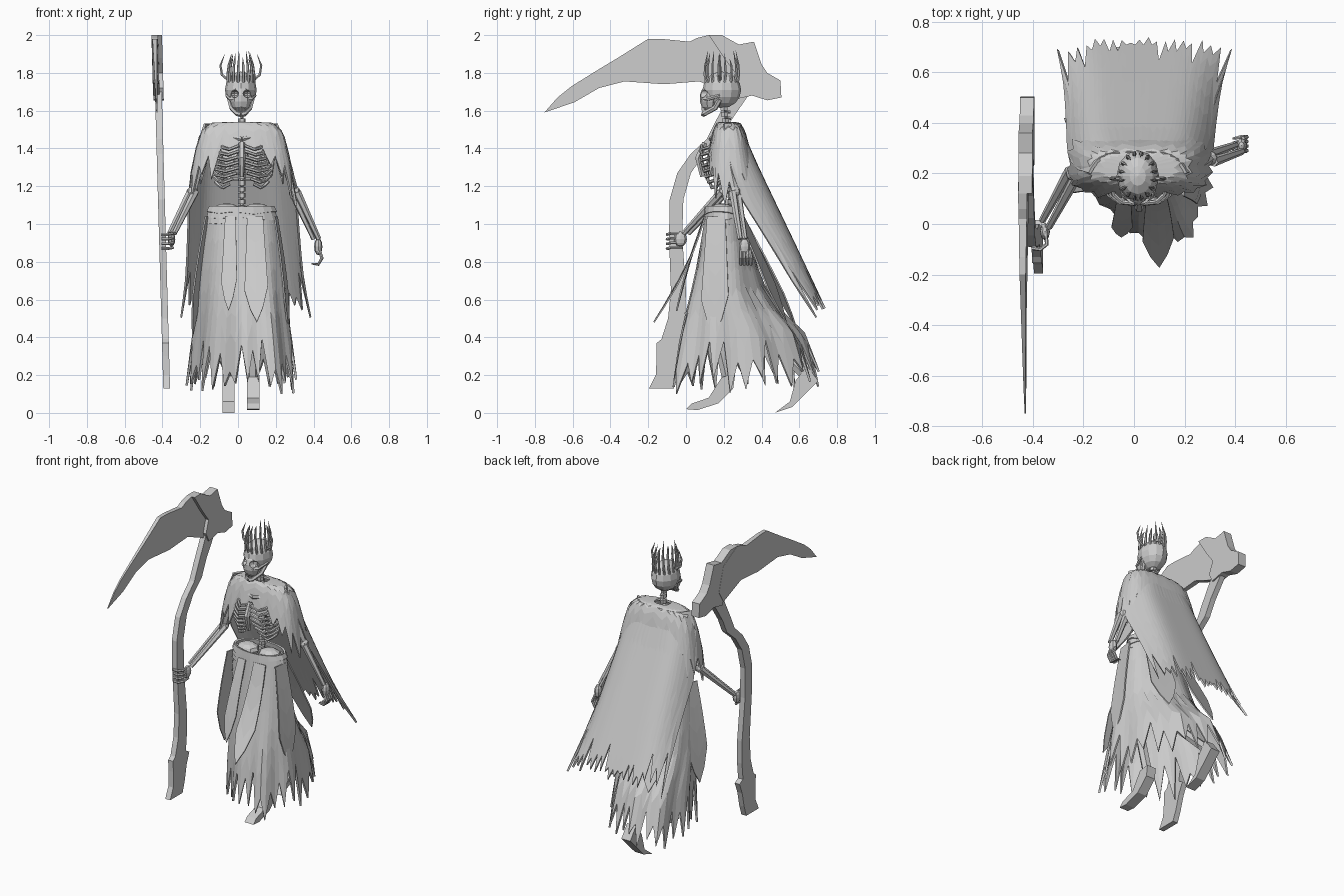
import bpy, bmesh, math, random
from mathutils import Vector

random.seed(4)
cube = bpy.data.objects.get("Cube")
if cube:
    bpy.data.objects.remove(cube)

grey = bpy.data.materials.new("plain grey")
grey.use_nodes = True
tone = (0.6, 0.6, 0.6, 1)
grey.diffuse_color = tone
grey.node_tree.nodes["Principled BSDF"].inputs["Base Color"].default_value = tone


def add(name, mesh):
    obj = bpy.data.objects.new(name, mesh)
    mesh.materials.clear()
    mesh.materials.append(grey)
    bpy.context.collection.objects.link(obj)
    return obj


def build(name, verts, faces):
    mesh = bpy.data.meshes.new(name)
    mesh.from_pydata(verts, [], faces)
    bm = bmesh.new()
    bm.from_mesh(mesh)
    bmesh.ops.recalc_face_normals(bm, faces=bm.faces)
    bm.to_mesh(mesh)
    bm.free()
    return add(name, mesh)


def tube(name, paths, depth, radii=None, sides=1):
    """Tubes along point lists, joined into one object."""
    curve = bpy.data.curves.new(name, "CURVE")
    curve.dimensions = "3D"
    curve.bevel_depth, curve.bevel_resolution = depth, sides
    curve.use_fill_caps = True
    for path in paths:
        spline = curve.splines.new("POLY")
        spline.points.add(len(path) - 1)
        spline.use_smooth = False
        for i, p in enumerate(path):
            spline.points[i].co = (*p, 1)
            spline.points[i].radius = radii[i] if radii else 1
    temp = bpy.data.objects.new(name + " curve", curve)
    bpy.context.collection.objects.link(temp)
    graph = bpy.context.evaluated_depsgraph_get()
    mesh = bpy.data.meshes.new_from_object(temp.evaluated_get(graph))
    bpy.data.objects.remove(temp)
    return add(name, mesh)


def slab(name, outline, x, thick, lean=0.0, taper=None):
    """Side outline (y, z) given thickness in x, optionally leaning."""
    n = len(outline)
    verts = []
    for side in (-1, 1):
        for y, z in outline:
            t = thick * (taper(y) if taper else 1)
            verts.append((x + lean * z + side * t / 2, y, z))
    faces = [list(range(n))[::-1], list(range(n, 2 * n))]
    faces += [(i, (i + 1) % n, n + (i + 1) % n, n + i) for i in range(n)]
    return build(name, verts, faces)


def blend(profile, t):
    f = t * (len(profile) - 1)
    i = min(int(f), len(profile) - 2)
    return [a + (b - a) * (f - i) for a, b in zip(profile[i], profile[i + 1])]


def cloth(name, point, cols, rows, hem, closed=False, thick=0.012):
    """Sheet point(u, v) with columns cut off at v = hem(i, u)."""
    verts, faces = [], []
    for i in range(cols):
        u = i / cols if closed else i / (cols - 1)
        end = hem(i, u)
        verts += [point(u, end * j / rows) for j in range(rows + 1)]
    for i in range(cols if closed else cols - 1):
        a, b = i * (rows + 1), (i + 1) % cols * (rows + 1)
        faces += [(a + j, a + j + 1, b + j + 1, b + j) for j in range(rows)]
    obj = build(name, verts, faces)
    mod = obj.modifiers.new("thickness", "SOLIDIFY")
    mod.thickness = thick
    mod.offset = 0
    return obj


def ball(name, centre, size, segments=12, rings=8):
    bm = bmesh.new()
    bmesh.ops.create_uvsphere(bm, u_segments=segments, v_segments=rings, radius=1)
    for v in bm.verts:
        v.co = Vector(centre) + Vector(a * b for a, b in zip(v.co, size))
    mesh = bpy.data.meshes.new(name)
    bm.to_mesh(mesh)
    bm.free()
    return add(name, mesh)


def ring_point(profile, fold=0.0, shear=0.0, box=1.0):
    """Closed garment; profile rows are z, half width, front y, back y."""
    def point(u, v):
        a = 2 * math.pi * u
        z, rx, front, back = blend(profile, v)
        k = 1 + fold * v * math.cos(9 * a)
        s, c = [math.copysign(abs(f) ** box, f) for f in (math.sin(a), math.cos(a))]
        x = rx * k * s
        y = (front + back) / 2 - c * k * (back - front) / 2
        return (.02 + x, y - shear * v * x, z)
    return point


# Skirt with torn hem, striding with the left side forward; panels and belt
skirt = [(1.06, .175, .11, .29), (.8, .205, .07, .36), (.6, .225, .03, .43),
         (.42, .25, -.01, .6), (.08, .29, -.05, .71)]
cloth("skirt", ring_point(skirt, .05, .5), 56, 6, closed=True,
      hem=lambda i, u: (random.uniform(.93, 1) if i % 2 else random.uniform(.76, .9))
      - .04 * math.sin(math.pi * u) ** 4)


def panel(name, top, tip, half, bulge):
    """Strip that flares out of the belt and ends in uneven points."""
    top, tip = Vector(top), Vector(tip)
    side = Vector((-(tip - top).y, (tip - top).x, 0)).normalized()
    def point(u, v):
        p = top.lerp(tip, v) + Vector(bulge) * math.sin(math.pi * v)
        return p + side * (2 * u - 1) * half * (.7 + .5 * v)
    cloth(name, point, 5, 4, lambda i, u: [.7, .88, 1, .86, .66][i], thick=.008)


panel("front_panel_right", (-.04, .1, 1.04), (-.05, -.05, .54), .04, (0, -.01, 0))
panel("front_panel_left", (.09, .1, 1.04), (.1, -.17, .48), .06, (0, .03, 0))
panel("hip_panel_left", (.2, .16, 1.04), (.27, .15, .41), .07, (.01, 0, 0))
panel("hip_panel_right", (-.16, .18, 1.04), (-.24, .2, .41), .07, (-.01, 0, 0))
panel("back_panel_left", (.1, .29, 1.04), (.17, .53, .48), .08, (0, 0, .01))
panel("back_panel_right", (-.06, .29, 1.04), (-.13, .58, .46), .08, (0, 0, .01))
for k, z in enumerate((1.015, 1.045, 1.075)):
    band = [(z + .018, .18 - .005 * k, .105, .295), (z - .018, .186, .1, .3)]
    cloth("belt_wrap", ring_point(band), 18, 1, lambda i, u: random.uniform(.8, 1.2), True)

# Long torn cape: z, half width, y at the middle, y at the edges
cape = [(1.53, .19, .28, .2), (1.34, .26, .36, .22), (1.12, .285, .465, .3),
        (.9, .295, .57, .44), (.7, .31, .665, .56), (.55, .335, .735, .66)]


def cape_point(u, v):
    z, half, mid, edge = blend(cape, v)
    s = 2 * u - 1
    return (.015 + .025 * v + s * half, mid + (edge - mid) * abs(s) ** 5, z)


def cape_hem(i, u):
    if i in (0, 38):
        return 1.06
    return random.uniform(.93, 1.01) if i % 2 == 0 else random.choice((.75, .84, .88, .91))


cloth("cape", cape_point, 39, 8, cape_hem)

# Shoulder mantle, closed at the neck, short in front and long at the sides
mantle = [(1.535, .05, .18, .25), (1.53, .17, .165, .285), (1.485, .215, .145, .31),
          (1.35, .25, .115, .345), (1.2, .275, .095, .38), (1.02, .3, .1, .43)]
cloth("shoulder_mantle", ring_point(mantle, box=.65), 40, 5, closed=True,
      hem=lambda i, u: .58 + .22 * abs(math.sin(2 * math.pi * u)) ** 2
      + (random.uniform(.02, .13) if i % 2 else -.07))

# Spine, ribs and pelvis
cx = .02
for k in range(18):
    z = 1.04 + k * .033
    y = .21 + .02 * math.sin((z - 1) * 6)
    tube("vertebra", [[(cx, y, z), (cx, y, z + .024)]], .021)
    tube("vertebra_spur", [[(cx, y, z), (cx, y + .035, z - .01)]], .008, sides=0)
tube("sternum", [[(cx, .1, 1.43), (cx, .065, 1.35), (cx, .085, 1.25)]], .016, (1, 1.2, .7))
ribs = []
for k in range(8):
    z, t = 1.44 - k * .029, k / 7
    wide = .1 + .055 * math.sin(math.pi * (.1 + .65 * t))
    front = .07 + .07 * (t - .4) ** 2 + .035 * t
    gap = .015 + (.12 * (t - .6) if t > .6 else 0)
    for s in (-1, 1):
        ribs.append([(cx + s * .015, .24, z), (cx + s * wide * .7, .25, z + .005),
                     (cx + s * wide, .18, z - .015), (cx + s * wide * .85, front + .035, z - .035),
                     (cx + s * (gap + wide) / 2, front + .005, z - .045),
                     (cx + s * gap, front, z - .025)])
tube("ribs", ribs, .009)
for s in (-1, 1):
    ball("pelvis_bone", (cx + s * .08, .19, 1.07), (.075, .065, .04), 8, 6)
    tube("collarbone", [[(cx, .13, 1.45), (cx + s * .17, .19, 1.48)]], .012)

# Skull with cut eye sockets, face, jaw and teeth
hx = .015
skull = ball("skull", (hx, .19, 1.71), (.084, .102, .097))
face = ball("face", (hx, .127, 1.665), (.06, .055, .075), 10, 7)
for s in (-1, 1):
    hole = ball("eye_socket_cutter", (hx + s * .034, .085, 1.69), (.023, .045, .021), 8, 6)
    hole.hide_render = hole.hide_viewport = True
    for part in (skull, face):
        cut = part.modifiers.new("eye socket", "BOOLEAN")
        cut.operation, cut.object, cut.solver = "DIFFERENCE", hole, "EXACT"
    tube("cheekbone", [[(hx + s * .02, .088, 1.66), (hx + s * .055, .11, 1.66),
                        (hx + s * .073, .18, 1.68)]], .01)
    tube("jaw", [[(hx + s * .06, .18, 1.66), (hx + s * .048, .155, 1.615),
                  (hx + s * .02, .1, 1.585), (hx, .092, 1.58)]], .014)
tube("teeth", [[(hx + k * .008, .085 + abs(k) * .004, 1.625),
                (hx + k * .008, .088 + abs(k) * .004, 1.595)] for k in range(-3, 4)], .004, sides=0)

# Crown of thin spikes with a bowed horn at each side
spikes = []
for k in range(16):
    a = 2 * math.pi * (k + .5) / 16
    c, s, top = math.cos(a), math.sin(a), random.uniform(1.87, 1.92)
    spikes.append([(hx + .07 * c, .19 + .085 * s, 1.75), (hx + .07 * c, .19 + .092 * s, 1.79),
                   (hx + .065 * c, .19 + .09 * s, 1.84), (hx + .05 * c, .19 + .075 * s, top)])
for s in (-1, 1):
    spikes.append([(hx + s * .07, .18, 1.765), (hx + s * .1, .18, 1.79),
                   (hx + s * .108, .18, 1.84), (hx + s * .085, .18, 1.9)])
tube("crown_spikes", spikes, .008, (1, 1, .8, .1))

# Arms: one upper bone and two forearm bones each
for label, shoulder, elbow, wrist in (
        ("right", (-.17, .2, 1.46), (-.24, .2, 1.17), (-.35, .0, .95)),
        ("left", (.21, .2, 1.46), (.3, .26, 1.17), (.415, .3, .92))):
    tube(label + "_upper_arm", [[shoulder, elbow]], .024, (1.2, .9))
    tube(label + "_forearm", [[(e[0] + d, e[1] - d, e[2]) for e in (elbow, wrist)]
                              for d in (-.013, .013)], .015, (1.4, .9))
    ball(label + "_elbow", elbow, (.03, .03, .03), 8, 6)
ball("right_palm", (-.352, -.03, .92), (.02, .035, .04), 8, 6)
tube("right_fingers", [[(-.35, -.02, z), (-.345, -.08, z), (-.37, -.1, z - .005),
                        (-.405, -.095, z - .005)] for z in (.95, .925, .9, .875)], .008)
ball("left_palm", (.425, .31, .88), (.022, .03, .045), 8, 6)
tube("left_fingers", [[(.43, .29 + k * .016, .86), (.445, .29 + k * .018, .82),
                       (.425, .29 + k * .018, .785), (.39, .29 + k * .016, .79)]
                      for k in range(4)], .009, (1, 1, .9, .5))

# Legs and flat pointed feet
slab("front_foot", [(0, .02), (.03, .05), (.12, .08), (.19, .19), (.26, .2), (.25, .13),
                    (.17, .05), (.06, .015)], .08, .065)
slab("back_foot", [(.47, 0), (.55, .06), (.58, .17), (.64, .25), (.7, .17), (.63, .1),
                   (.56, .03)], -.05, .065)
tube("legs", [[(.09, .2, 1.03), (.08, .12, .6), (.08, .22, .18)],
              [(-.05, .2, 1.03), (-.05, .2, .62), (-.05, .63, .2)]], .03)

# Scythe: crooked shaft as centre y, z and half width, then head and blade
shaft = [(-.13, .13, .065), (-.1, .2, .06), (-.085, .3, .07), (-.07, .37, .085),
         (-.075, .39, .055), (-.05, .5, .045), (-.04, .65, .04), (-.055, .93, .035),
         (-.05, 1.13, .036), (-.01, 1.27, .036), (.06, 1.37, .036), (.15, 1.45, .04),
         (.2, 1.55, .04), (.28, 1.68, .05), (.33, 1.78, .05)]
edge = [(y - w, z) for y, z, w in shaft] + [(y + w, z) for y, z, w in shaft[::-1]]
slab("scythe_shaft", edge, -.374, .036, -.028)
slab("scythe_head", [(.12, 2), (.19, 2), (.28, 1.95), (.36, 1.965), (.4, 1.845), (.43, 1.8),
                     (.5, 1.76), (.505, 1.67), (.43, 1.655), (.35, 1.68), (.26, 1.66),
                     (.23, 1.72), (.26, 1.8), (.2, 1.88)], -.374, .055, -.028)
slab("scythe_blade", [(-.75, 1.59), (-.68, 1.67), (-.605, 1.73), (-.46, 1.82), (-.36, 1.88),
                      (-.28, 1.93), (-.2, 1.98), (-.13, 1.98), (.02, 1.965), (.06, 1.985),
                      (.12, 2), (.26, 1.92), (.3, 1.76), (.25, 1.68), (.07, 1.755),
                      (-.115, 1.74), (-.325, 1.755), (-.46, 1.72), (-.59, 1.645)],
     -.385, .035, -.028, lambda y: min(1, .15 + (y + .75)))
